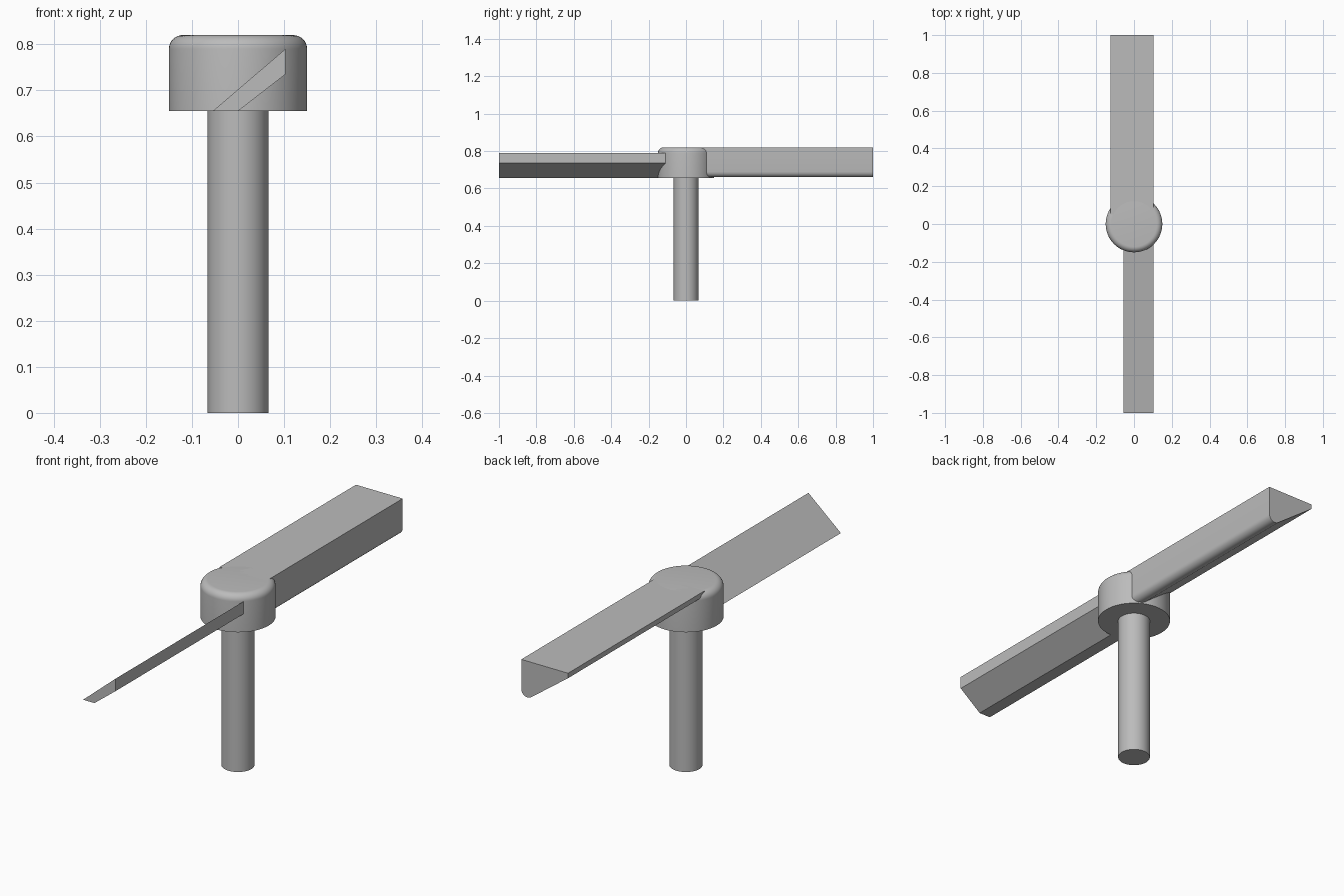
import bpy, bmesh, math

cube = bpy.data.objects.get("Cube")
if cube:
    bpy.data.objects.remove(cube, do_unlink=True)

grey = bpy.data.materials.new("plain grey")
grey.use_nodes = True
colour = (0.5, 0.5, 0.5, 1)
grey.diffuse_color = colour
grey.node_tree.nodes["Principled BSDF"].inputs["Base Color"].default_value = colour


def finish(name, bm):
    bmesh.ops.recalc_face_normals(bm, faces=bm.faces)
    mesh = bpy.data.meshes.new(name)
    bm.to_mesh(mesh)
    bm.free()
    mesh.materials.append(grey)
    obj = bpy.data.objects.new(name, mesh)
    bpy.context.collection.objects.link(obj)
    bpy.ops.object.select_all(action='DESELECT')
    obj.select_set(True)
    bpy.context.view_layer.objects.active = obj
    bpy.ops.object.shade_smooth_by_angle(angle=math.radians(30))
    return obj


def arc(cx, cz, radius, start, end, steps=8):
    angles = [math.radians(start + (end - start) * i / steps) for i in range(steps + 1)]
    return [(cx + radius * math.cos(a), cz + radius * math.sin(a)) for a in angles]


def lathe(name, profile, sides=64):
    """Stack rings from a (radius, height) profile and cap both ends."""
    bm = bmesh.new()
    rings = []
    for r, z in profile:
        turns = [2 * math.pi * i / sides for i in range(sides)]
        rings.append([bm.verts.new((r * math.cos(t), r * math.sin(t), z)) for t in turns])
    for low, high in zip(rings, rings[1:]):
        for i in range(sides):
            j = (i + 1) % sides
            bm.faces.new((low[i], low[j], high[j], high[i]))
    bm.faces.new(rings[0])
    bm.faces.new(rings[-1])
    return finish(name, bm)


def blade(name, section, root, tip):
    """Extrude an (x, z) cross-section along y."""
    bm = bmesh.new()
    face = bm.faces.new([bm.verts.new((x, root, z)) for x, z in section])
    out = bmesh.ops.extrude_face_region(bm, geom=[face], use_keep_orig=True)
    moved = [v for v in out["geom"] if isinstance(v, bmesh.types.BMVert)]
    bmesh.ops.translate(bm, verts=moved, vec=(0, tip - root, 0))
    return finish(name, bm)


# Shaft and round-shouldered hub
lathe("shaft", [(0.066, 0), (0.066, 0.66)])
lathe("hub", [(0.15, 0.655)] + arc(0.12, 0.79, 0.03, 0, 90))

# Thin pitched blade at the front
blade("front_blade", [(-0.055, 0.655), (0, 0.655), (0.103, 0.735), (0.103, 0.79)], -0.05, -1)

# Wedge-shaped blade at the back, with a rounded lower edge
wedge = [(0.103, 0.82), (-0.125, 0.82), (-0.125, 0.798)] + arc(0.073, 0.69, 0.03, 234, 360)
blade("back_blade", wedge, 0.05, 1)
